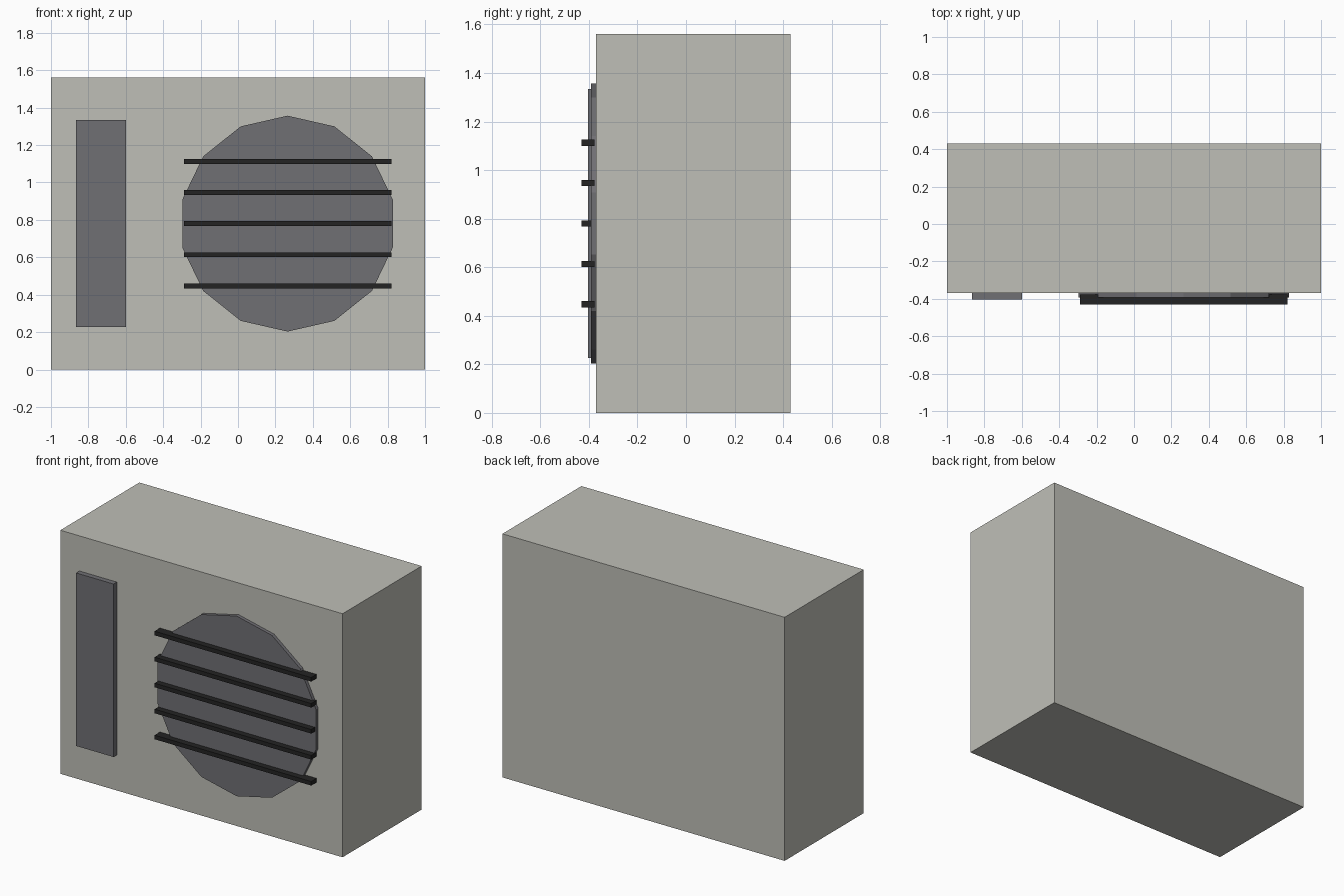
import bpy
from math import pi

cube = bpy.data.objects.get("Cube")
if cube:
    bpy.data.objects.remove(cube, do_unlink=True)


def material(name, rgb):
    m = bpy.data.materials.new(name)
    m.use_nodes = True
    m.diffuse_color = (*rgb, 1)
    m.node_tree.nodes["Principled BSDF"].inputs["Base Color"].default_value = (*rgb, 1)
    return m


def finish(name, mat):
    ob = bpy.context.object
    ob.name = ob.data.name = name
    ob.data.materials.append(mat)
    bpy.ops.object.transform_apply(location=False, rotation=True, scale=True)
    return ob


def box(name, mat, x, y, z):
    """Box from (min, max) ranges along each axis."""
    ranges = (x, y, z)
    bpy.ops.mesh.primitive_cube_add(size=1, location=[(a + b) / 2 for a, b in ranges])
    bpy.context.object.scale = [b - a for a, b in ranges]
    return finish(name, mat)


casing_grey = material("warm light grey", (0.52, 0.52, 0.475))
panel_grey = material("dark grey", (0.162, 0.16, 0.174))
slat_black = material("near black", (0.017, 0.017, 0.017))

# Main casing
box("casing", casing_grey, (-1, 1), (-0.37, 0.43), (0, 1.56))

# Tall side panel on the front
box("side_panel", panel_grey, (-0.865, -0.6), (-0.403, -0.36), (0.227, 1.335))

# Fan opening: 14-sided disc with a corner at the top
fan_x, fan_z = 0.265, 0.78
bpy.ops.mesh.primitive_cylinder_add(vertices=14, radius=0.577, depth=0.032,
                                    location=(fan_x, -0.376, fan_z),
                                    rotation=(pi / 2, 0, 0))
finish("fan_disc", panel_grey)

# Horizontal guard slats across the fan
for i in range(5):
    z = fan_z + (i - 2) * 0.1665
    box(f"guard_slat_{i + 1}", slat_black, (fan_x - 0.555, fan_x + 0.555),
        (-0.43, -0.376), (z - 0.013, z + 0.013))
